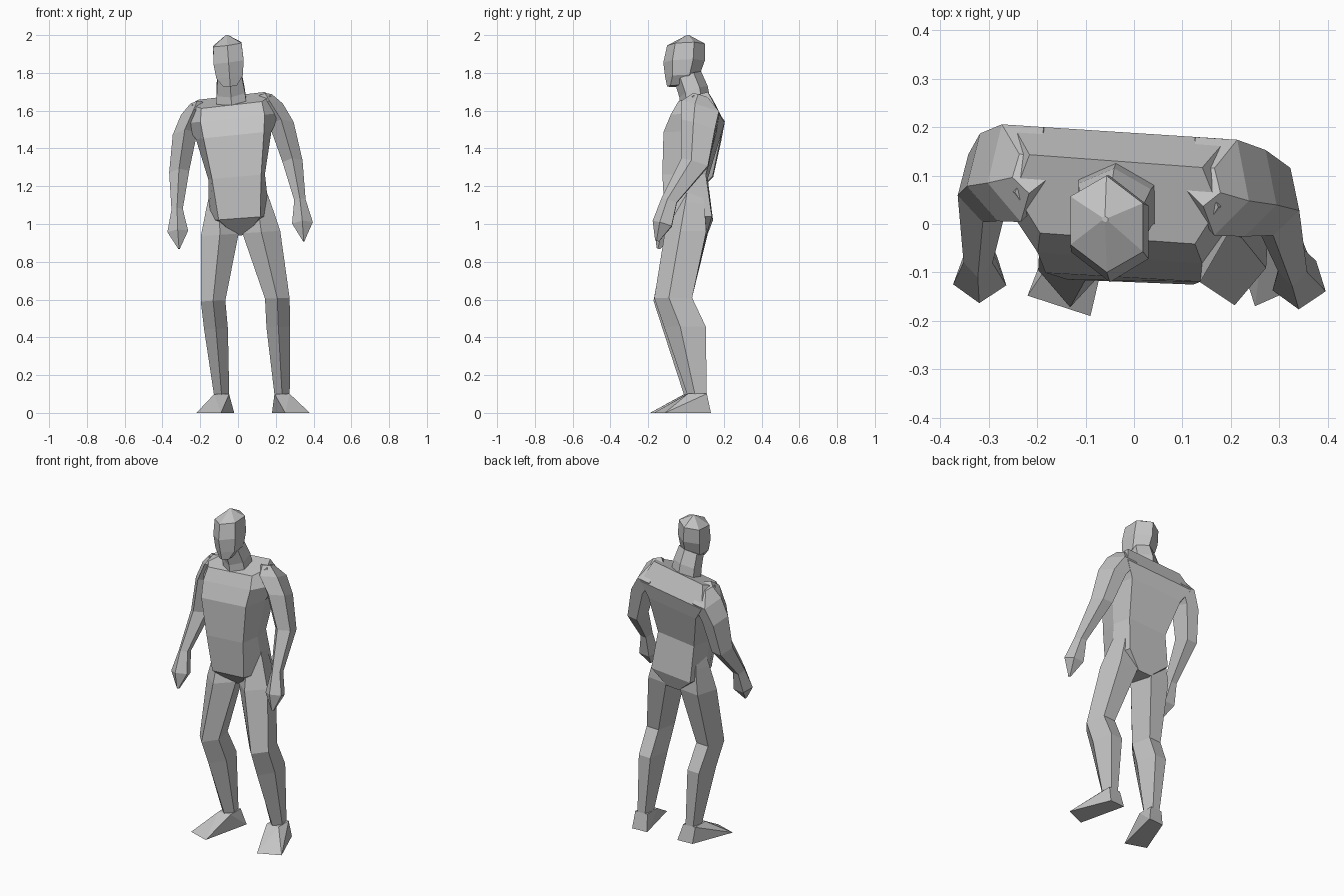
import bpy
import bmesh
from math import sin, cos, pi

cube = bpy.data.objects.get("Cube")
if cube:
    bpy.data.objects.remove(cube, do_unlink=True)

shade = .55
grey = bpy.data.materials.new("plain grey")
grey.use_nodes = True
grey.diffuse_color = (shade, shade, shade, 1)
principled = grey.node_tree.nodes["Principled BSDF"]
principled.inputs["Base Color"].default_value = grey.diffuse_color


def pose(x, y, z):
    """The stance: tipped toward its right, shoulders turned against the feet."""
    tip = .07
    turn = .06 - .08 * z
    return (x + .08 - tip * z, y + turn * x, z + tip * x * z)


def finish(name, bm):
    """Turn a bmesh into a flat-shaded grey object."""
    bmesh.ops.recalc_face_normals(bm, faces=bm.faces)
    mesh = bpy.data.meshes.new(name)
    bm.to_mesh(mesh)
    bm.free()
    mesh.materials.append(grey)
    part = bpy.data.objects.new(name, mesh)
    bpy.context.collection.objects.link(part)


def skin(name, loops):
    """Join closed point loops into a capped skin."""
    bm = bmesh.new()
    rows = [[bm.verts.new(pose(*point)) for point in loop] for loop in loops]
    for low, high in zip(rows, rows[1:]):
        for i in range(len(low)):
            bm.faces.new((low[i - 1], low[i], high[i], high[i - 1]))
    bm.faces.new(rows[0])
    bm.faces.new(rows[-1])
    finish(name, bm)


def polygon(sides):
    """Regular polygon with a corner to the front, fitted to a unit box."""
    angles = [2 * pi * i / sides for i in range(sides)]
    wide = max(sin(a) for a in angles)
    back = max(-cos(a) for a in angles)
    middle, reach = (back - 1) / 2, (back + 1) / 2
    return [(sin(a) / wide, (-cos(a) - middle) / reach) for a in angles]


def loft(name, sides, rings, tilt=0, side=1):
    """Each ring is centre x, y, z, half width, half depth."""
    skin(name, [
        [(side * (x + u * width), y + v * depth, z + v * depth * tilt)
         for u, v in polygon(sides)]
        for x, y, z, width, depth in rings])


def trunk_loop(z, front, back, chest, flank, tilt=0):
    """Six-sided section with a flat chest, a flat back and pointed flanks."""
    middle = (front + back) / 2
    half = [(chest, front), (flank, middle), (.85 * flank, back)]
    outline = half + [(-x, y) for x, y in reversed(half)]
    return [(x, y, z + tilt * (y - front)) for x, y in outline]


def foot(name, side):
    """Wedge from a flat, outward-turned sole up to the ankle."""
    sole = [(.3, -.13), (.17, -.18), (.1, .12), (.2, .12)]
    ankle = [(x, y) for x in (.12, .2) for y in (0, .1)]
    bm = bmesh.new()
    for outline, z in ((sole, 0), (ankle, .1)):
        for x, y in outline:
            bm.verts.new(pose(side * x, y, z))
    bmesh.ops.convex_hull(bm, input=bm.verts)
    finish(name, bm)


# Torso, from crotch to shoulder line
skin("torso", [
    trunk_loop(.94, -.02, .11, .03, .05),
    trunk_loop(1.03, -.11, .14, .11, .16),
    trunk_loop(1.25, -.12, .11, .13, .15),
    trunk_loop(1.47, -.11, .17, .16, .2),
    trunk_loop(1.56, -.07, .19, .17, .26),
    trunk_loop(1.63, -.03, .13, .16, .21, tilt=.3),
])

# Neck and head, on the centre line
loft("neck", 6, [
    (0, .05, 1.62, .08, .08),
    (0, .04, 1.7, .075, .075),
    (0, .01, 1.78, .065, .07),
], tilt=.4)
loft("head", 6, [
    (0, -.06, 1.73, .035, .04),
    (0, -.02, 1.78, .07, .09),
    (0, -.01, 1.86, .08, .11),
    (0, 0, 1.95, .075, .1),
    (0, .01, 2, .006, .006),
], tilt=.05)

# Limbs, the same on both sides
for label, side in (("left", 1), ("right", -1)):
    # Arm, from inside the shoulder to the fingertips
    loft(label + "_arm", 5, [
        (.18, .09, 1.66, .035, .04),
        (.2, .09, 1.6, .07, .1),
        (.255, .08, 1.5, .065, .09),
        (.3, .06, 1.3, .053, .07),
        (.325, -.08, 1.1, .03, .04),
        (.33, -.12, .98, .055, .05),
        (.33, -.15, .89, .005, .01),
    ], tilt=-.3, side=side)
    # Leg, from hip to ankle
    loft(label + "_leg", 5, [
        (.1, .03, 1.2, .04, .05),
        (.1, .02, 1.1, .07, .08),
        (.11, 0, .95, .1, .11),
        (.17, -.07, .6, .065, .1),
        (.165, -.01, .45, .063, .11),
        (.16, .05, .09, .04, .05),
    ], side=side)
    foot(label + "_foot", side)
